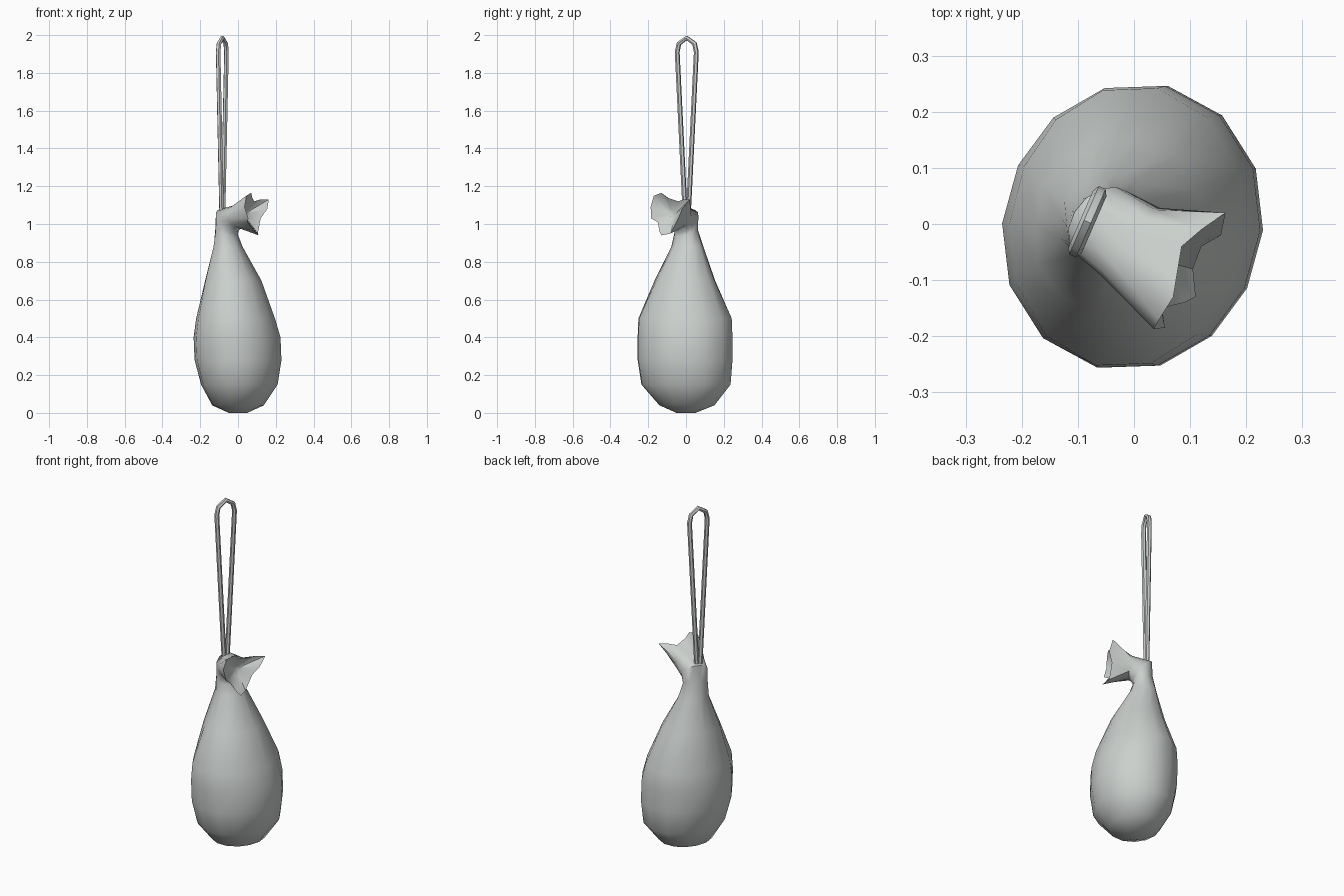
import bpy, bmesh
from math import sin, cos, radians, tau
from mathutils import Vector

cube = bpy.data.objects.get("Cube")
if cube:
    bpy.data.objects.remove(cube)

SIDES = 14
ANGLES = [tau * i / SIDES for i in range(SIDES)]
OUT = Vector((0.77, -0.64, 0)).normalized()    # where the tied-off end points
SIDE = Vector((0.64, 0.77, 0)).normalized()
UP = Vector((0, 0, 1))

cloth = bpy.data.materials.new("pale grey cloth")
cloth.use_nodes = True
colour = (0.6, 0.63, 0.61, 1)
cloth.diffuse_color = colour
cloth.node_tree.nodes["Principled BSDF"].inputs["Base Color"].default_value = colour


def body_ring(z, cx, cy, rx, ry, pleat):
    """Level ring of the bag, slightly skewed, with alternating pleats."""
    points = []
    for i, a in enumerate(ANGLES):
        w = a + radians(50)
        r = 1 + 0.04 * cos(2 * (w - radians(63))) + pleat * (-1) ** i
        points.append(Vector((cx + rx * r * cos(w), cy + ry * r * sin(w), z)))
    return points


def bent_ring(centre, tilt, wide, tall):
    """Ring of the neck, tipped over towards OUT."""
    t = radians(tilt)
    across = UP * sin(t) - OUT * cos(t)
    return [Vector(centre) + SIDE * wide * cos(a) + across * tall * sin(a) for a in ANGLES]


def finish(obj):
    bpy.ops.object.select_all(action='DESELECT')
    obj.select_set(True)
    bpy.context.view_layer.objects.active = obj
    if obj.type == 'CURVE':
        bpy.ops.object.convert(target='MESH')
    bpy.ops.object.shade_smooth_by_angle(angle=radians(50))


def loft(name, rings):
    bm = bmesh.new()
    loops = [[bm.verts.new(p) for p in ring] for ring in rings]
    for low, high in zip(loops, loops[1:]):
        for i in range(SIDES):
            j = (i + 1) % SIDES
            bm.faces.new((low[i], low[j], high[j], high[i]))
    bm.faces.new(loops[0][::-1])
    bm.faces.new(loops[-1])
    bmesh.ops.recalc_face_normals(bm, faces=bm.faces)
    mesh = bpy.data.meshes.new(name)
    bm.to_mesh(mesh)
    bm.free()
    obj = bpy.data.objects.new(name, mesh)
    bpy.context.collection.objects.link(obj)
    mesh.materials.append(cloth)
    finish(obj)


# Ragged open end of the cloth
rim = [Vector(p) for p in (
    (.155, -.02, 1.08), (.163, .02, 1.13), (.12, -.01, 1.13), (.085, -.04, 1.12),
    (.075, -.1, 1.14), (.07, -.13, 1.165), (.045, -.17, 1.15), (.035, -.187, 1.09),
    (.055, -.185, 1.03), (.05, -.15, 1.01), (.09, -.14, .96), (.11, -.13, .94),
    (.105, -.08, .95), (.12, -.04, 1.03))]
throat = Vector((.03, -.06, 1.05))
lining = [p.lerp(throat, 0.08) for p in rim]
pocket = [p.lerp(throat, 0.75) for p in rim]

# Bag body, bent neck and flared opening as one skin
loft("cloth_bag", [
    body_ring(0, 0, 0, .05, .05, 0),
    body_ring(.04, 0, .005, .14, .145, 0),
    body_ring(.15, .007, 0, .208, .235, 0),
    body_ring(.28, 0, -.005, .236, .25, 0),
    body_ring(.4, -.005, -.005, .236, .25, 0),
    body_ring(.5, -.013, -.005, .214, .246, 0),
    body_ring(.7, -.028, -.005, .153, .158, .02),
    body_ring(.88, -.055, .008, .078, .082, .04),
    bent_ring((-.06, 0, .96), 25, .068, .06),
    bent_ring((-.057, .002, 1.015), 50, .072, .08),
    bent_ring((-.005, -.033, 1.04), 80, .08, .06),
    rim, lining, pocket])

# Hanging cord: a narrow upright loop
half = [(.006, 1.0), (.012, 1.1), (.055, 1.91), (.045, 1.955)]
path = [(-o, z) for o, z in half] + [(0, 1.985)] + half[::-1]
data = bpy.data.curves.new("hanging_cord", 'CURVE')
data.dimensions = '3D'
data.bevel_depth = 0.013
data.bevel_resolution = 1
data.use_fill_caps = True
spline = data.splines.new('POLY')
spline.points.add(len(path) - 1)
for point, (o, z) in zip(spline.points, path):
    point.co = (-.083 + .4 * o, .004 + .92 * o, z, 1)
data.materials.append(cloth)
cord = bpy.data.objects.new("hanging_cord", data)
bpy.context.collection.objects.link(cord)
finish(cord)
